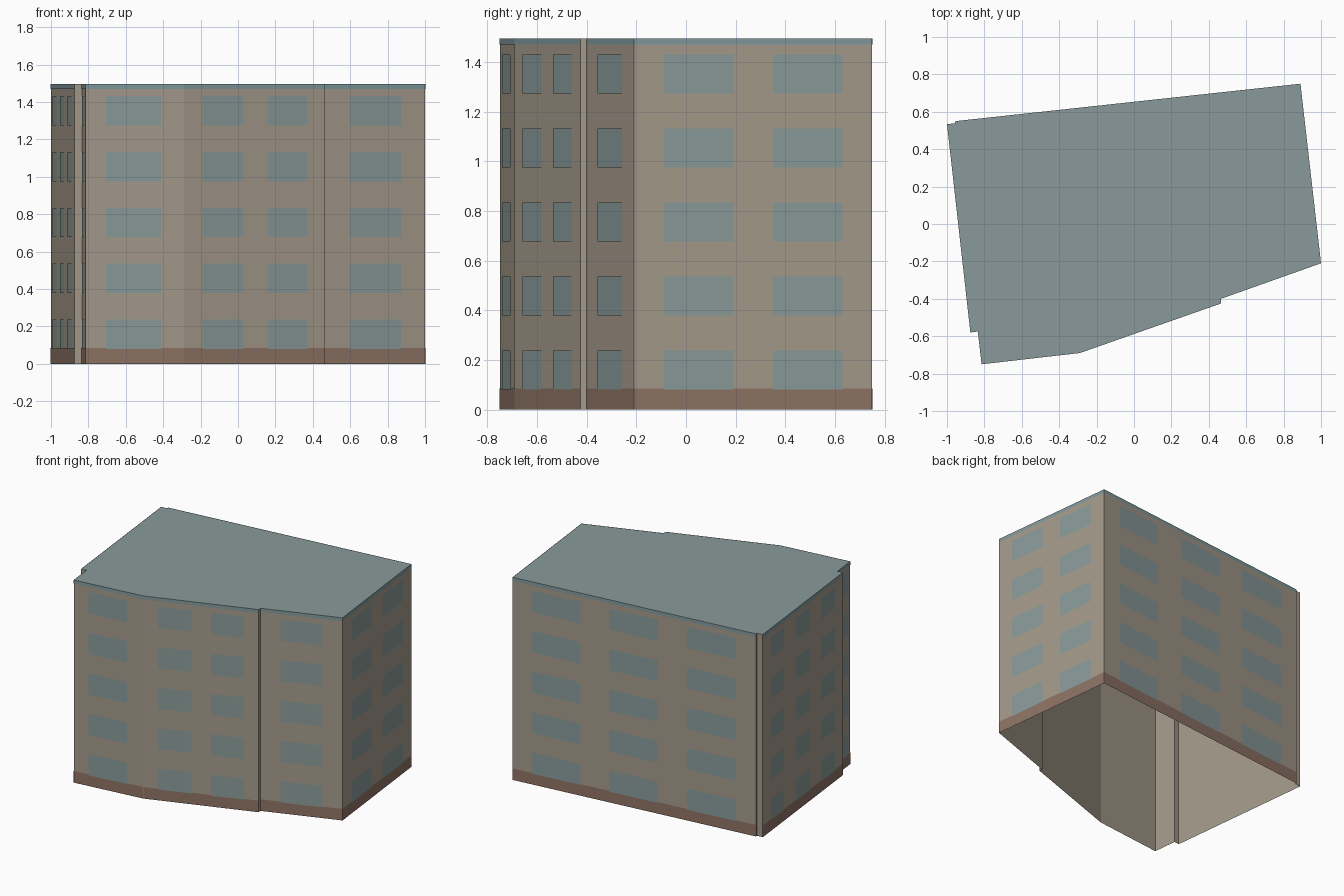
import bpy
import bmesh
from mathutils import Vector

cube = bpy.data.objects.get("Cube")
if cube:
    bpy.data.objects.remove(cube, do_unlink=True)

HEIGHT = 1.495
PLINTH = 0.085
TRIM = 0.025


def material(name, rgb):
    """Flat material from 8-bit sRGB values."""
    lin = [((c / 255 + 0.055) / 1.055) ** 2.4 for c in rgb]
    mat = bpy.data.materials.new(name)
    mat.use_nodes = True
    mat.diffuse_color = (*lin, 1)
    bsdf = mat.node_tree.nodes["Principled BSDF"]
    bsdf.inputs["Base Color"].default_value = (*lin, 1)
    bsdf.inputs["Roughness"].default_value = 0.9
    return mat


plaster = material("tan plaster", (166, 155, 140))
brick = material("brown plinth", (143, 116, 101))
glass = material("teal glass", (138, 155, 154))
roofing = material("grey teal roof", (138, 154, 155))
edging = material("blue teal trim", (129, 154, 159))

# Footprint, counter-clockwise: corner, then the window spans along the wall
# that starts there (None marks a plain narrow step)
walls = [
    ((-0.815, -0.75), [(0.21, 0.77)]),
    ((-0.29, -0.69), [(0.13, 0.42), (0.59, 0.875)]),
    ((0.465, -0.425), None),
    ((0.465, -0.40), [(0.245, 0.76)]),
    ((1.0, -0.21), [(0.125, 0.417), (0.583, 0.875)]),
    ((0.89, 0.75), [(0.078, 0.279), (0.398, 0.598), (0.717, 0.918)]),
    ((-0.955, 0.55), None),
    ((-0.957, 0.537), None),
    ((-1.0, 0.535), [(0.10, 0.263), (0.412, 0.588), (0.725, 0.90)]),
    ((-0.875, -0.58), None),
    ((-0.835, -0.575), [(0.2, 0.75)]),
]
corners = [Vector((*p, 0)) for p, _ in walls]


def finish(name, bm, *mats):
    mesh = bpy.data.meshes.new(name)
    bm.to_mesh(mesh)
    bm.free()
    for m in mats:
        mesh.materials.append(m)
    obj = bpy.data.objects.new(name, mesh)
    bpy.context.collection.objects.link(obj)
    return obj


def plate(bm, a, b, span, low, high, gap):
    """Upright plate on the wall from a to b, held just off its surface."""
    along = b - a
    out = Vector((along.y, -along.x, 0)).normalized() * gap
    p, q = a + along * span[0] + out, a + along * span[1] + out
    bm.faces.new([bm.verts.new((v.x, v.y, z))
                  for v, z in ((p, low), (q, low), (q, high), (p, high))])


# Hollow building shell, open underneath, with a flat roof
shell = bmesh.new()
base = [shell.verts.new(c) for c in corners]
top = [shell.verts.new((c.x, c.y, HEIGHT)) for c in corners]
for i in range(len(base)):
    j = (i + 1) % len(base)
    shell.faces.new((base[i], base[j], top[j], top[i]))
roof = shell.faces.new(top)
roof.material_index = 1
finish("building_shell", shell, plaster, roofing)

# Plinth, roof edge trim and rows of windows on every main wall
plinth, trim, windows = bmesh.new(), bmesh.new(), bmesh.new()
for i, (_, spans) in enumerate(walls):
    if spans is None:
        continue
    a, b = corners[i], corners[(i + 1) % len(corners)]
    plate(plinth, a, b, (0, 1), 0, PLINTH, 0.0015)
    plate(trim, a, b, (0, 1), HEIGHT - TRIM, HEIGHT, 0.0015)
    for floor in range(5):
        sill = 0.08 + floor * 0.2985
        for span in spans:
            plate(windows, a, b, span, sill, sill + 0.157, 0.003)
finish("plinth", plinth, brick)
finish("roof_trim", trim, edging)
finish("windows", windows, glass)
